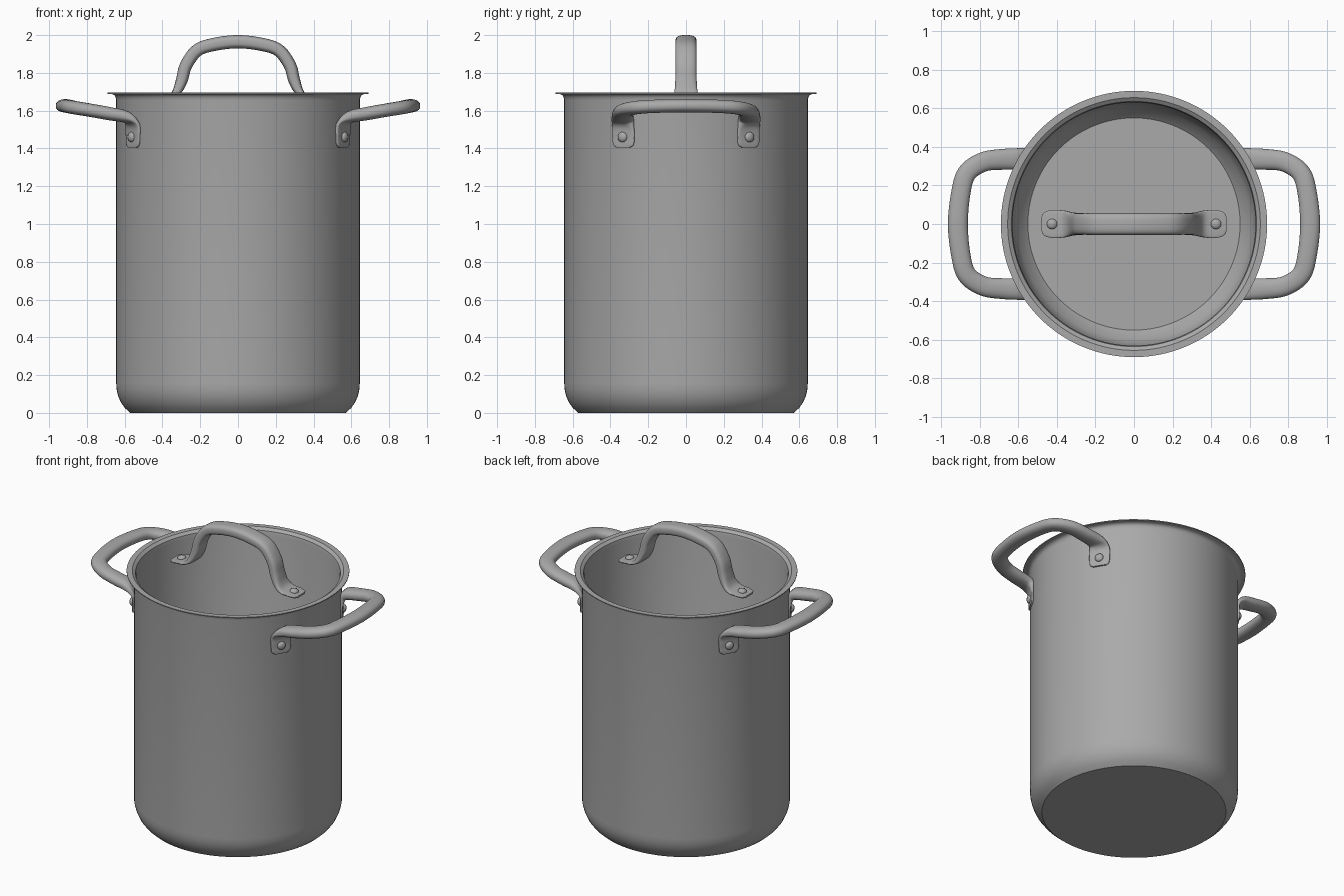
import bpy, bmesh, math
from mathutils import Vector, Matrix

if "Cube" in bpy.data.objects:
    bpy.data.objects.remove(bpy.data.objects["Cube"])

steel = bpy.data.materials.new("brushed_steel_grey")
steel.diffuse_color = (0.4, 0.4, 0.4, 1)
steel.use_nodes = True
steel.node_tree.nodes["Principled BSDF"].inputs["Base Color"].default_value = steel.diffuse_color


def finish(name, bm):
    bmesh.ops.remove_doubles(bm, verts=bm.verts, dist=1e-5)
    bmesh.ops.recalc_face_normals(bm, faces=bm.faces)
    me = bpy.data.meshes.new(name)
    bm.to_mesh(me)
    bm.free()
    me.materials.append(steel)
    ob = bpy.data.objects.new(name, me)
    bpy.context.collection.objects.link(ob)
    return ob


def smooth(ob, deg=35):
    bpy.ops.object.select_all(action='DESELECT')
    ob.select_set(True)
    bpy.context.view_layer.objects.active = ob
    bpy.ops.object.shade_smooth_by_angle(angle=math.radians(deg))


def lathe(name, profile, steps):
    """Spin an (r, z) profile round the z axis."""
    bm = bmesh.new()
    vs = [bm.verts.new((r, 0, z)) for r, z in profile]
    es = [bm.edges.new(p) for p in zip(vs, vs[1:])]
    bmesh.ops.spin(bm, geom=vs + es, cent=(0, 0, 0), axis=(0, 0, 1),
                   angle=2 * math.pi, steps=steps)
    return finish(name, bm)


def catmull(a, b, c, d, t):
    return [0.5 * (2 * q + (r - p) * t + (2 * p - 5 * q + 4 * r - s) * t * t
                   + (3 * q - p - 3 * r + s) * t ** 3)
            for p, q, r, s in zip(a, b, c, d)]


def strap(name, half, flip, sub=6, sides=28):
    """Loft rounded sections along half a path plus its mirror image.
    Key: x, y, z, side x, side y, width, thickness, squareness."""
    other = []
    for k in reversed(half[:-1]):
        m = list(k)
        m[flip] *= -1
        if flip == 1:
            m[4] *= -1
        other.append(m)
    keys = [list(k) for k in half] + other
    ext = [keys[0]] + keys + [keys[-1]]
    rows = [catmull(*ext[i:i + 4], j / sub)
            for i in range(len(keys) - 1) for j in range(sub)] + [keys[-1]]
    bm = bmesh.new()
    rings = []
    for i, r in enumerate(rows):
        before = Vector(rows[max(i - 1, 0)][:3])
        after = Vector(rows[min(i + 1, len(rows) - 1)][:3])
        tan = (after - before).normalized()
        side = Vector((r[3], r[4], 0))
        side = (side - tan * side.dot(tan)).normalized()
        up = tan.cross(side)
        ring = []
        for n in range(sides):
            a = 2 * math.pi * (n + 0.5) / sides
            c, s = math.cos(a), math.sin(a)
            u = math.copysign(abs(c) ** (2 / r[7]), c) * r[5] / 2
            v = math.copysign(abs(s) ** (2 / r[7]), s) * r[6] / 2
            ring.append(bm.verts.new(Vector(r[:3]) + side * u + up * v))
        rings.append(ring)
    for p, q in zip(rings, rings[1:]):
        for n in range(sides):
            m = (n + 1) % sides
            bm.faces.new((p[n], p[m], q[m], q[n]))
    bm.faces.new(rings[0])
    bm.faces.new(rings[-1])
    return finish(name, bm)


def rivet(name, loc, normal):
    prof = [(0.027, -0.01), (0.027, 0.006), (0.022, 0.013), (0.012, 0.018), (0, 0.019)]
    ob = lathe(name, prof, 24)
    rot = Vector(normal).to_track_quat('Z', 'Y').to_matrix().to_4x4()
    ob.data.transform(Matrix.Translation(loc) @ rot)
    smooth(ob, 40)


# Pot: outer wall, flared rim, inner wall
pot = lathe("pot_body", [
    (0, 0), (0.57, 0), (0.598, 0.025), (0.62, 0.055), (0.635, 0.09), (0.643, 0.125),
    (0.645, 0.16), (0.645, 1.655), (0.648, 1.672), (0.655, 1.683), (0.667, 1.688),
    (0.69, 1.689), (0.69, 1.695), (0.655, 1.695), (0.635, 1.68), (0.63, 1.655),
    (0.63, 0.16), (0.60, 0.07), (0.55, 0.02), (0, 0.02)], 128)
smooth(pot)

# Lid: flat rim, sunken groove, shallow dome
top = [(0.692, 1.705), (0.645, 1.705), (0.637, 1.702), (0.629, 1.694), (0.622, 1.68),
       (0.615, 1.66), (0.606, 1.646), (0.595, 1.64), (0.58, 1.638), (0.5, 1.645),
       (0.4, 1.654), (0.3, 1.661), (0.15, 1.669), (0, 1.672)]
under = [(max(r - 0.006, 0), z - 0.009) for r, z in top[1:]][::-1]
lid = lathe("lid", top + under + [(0.692, 1.696), top[0]], 128)

# Steam vent drilled through the groove wall at the front
bm = bmesh.new()
bmesh.ops.create_cone(bm, cap_ends=True, segments=20, radius1=0.017, radius2=0.017, depth=0.05)
cutter = finish("vent_cutter", bm)
cutter.data.transform(Matrix.Translation((0, -0.607, 1.648)) @ Matrix.Rotation(math.radians(-50), 4, 'X'))
cutter.hide_render = True
cut = lid.modifiers.new("vent", 'BOOLEAN')
cut.operation, cut.object, cut.solver = 'DIFFERENCE', cutter, 'EXACT'
bpy.context.view_layer.objects.active = lid
bpy.ops.object.modifier_apply(modifier=cut.name)
bpy.data.objects.remove(cutter)
smooth(lid)

# Lid handle: flat feet rising into an arch
smooth(strap("lid_handle", [
    (0.478, 0, 1.654, 0, 1, 0.085, 0.012, 4),
    (0.462, 0, 1.655, 0, 1, 0.125, 0.014, 4),
    (0.42, 0, 1.660, 0, 1, 0.145, 0.014, 4),
    (0.365, 0, 1.668, 0, 1, 0.14, 0.022, 4),
    (0.325, 0, 1.70, 0, 1, 0.122, 0.045, 3.5),
    (0.298, 0, 1.76, 0, 1, 0.114, 0.062, 3),
    (0.275, 0, 1.84, 0, 1, 0.112, 0.066, 3),
    (0.215, 0, 1.92, 0, 1, 0.112, 0.068, 3),
    (0.12, 0, 1.952, 0, 1, 0.112, 0.07, 3),
    (0, 0, 1.965, 0, 1, 0.112, 0.07, 3)], 0), 40)

# Side handles: riveted feet bending into outward loops
tx, ty = -0.515, 0.857
half_loop = [
    (0.556, 0.331, 1.405, tx, ty, 0.085, 0.016, 4),
    (0.556, 0.331, 1.422, tx, ty, 0.125, 0.018, 4),
    (0.556, 0.331, 1.47, tx, ty, 0.135, 0.018, 4),
    (0.559, 0.333, 1.525, tx, ty, 0.13, 0.03, 3.5),
    (0.592, 0.336, 1.566, -0.2, 1, 0.115, 0.062, 2.6),
    (0.68, 0.335, 1.584, 0, 1, 0.108, 0.07, 2.3),
    (0.78, 0.322, 1.602, 0.2, 1, 0.102, 0.07, 2.3),
    (0.865, 0.265, 1.616, 0.75, 0.65, 0.1, 0.07, 2.3),
    (0.897, 0.165, 1.623, 0.96, 0.25, 0.1, 0.07, 2.3),
    (0.913, 0, 1.626, 1, 0, 0.104, 0.07, 2.3)]
for label, sx in (("right", 1), ("left", -1)):
    keys = [(k[0] * sx, k[1], k[2], k[3] * sx) + k[4:] for k in half_loop]
    smooth(strap(label + "_handle", keys, 1), 40)
    # Rivets on the feet
    rivet(label + "_lid_rivet", (0.425 * sx, 0, 1.665), (0.08 * sx, 0, 1))
    for end, sy in (("back", 1), ("front", -1)):
        rivet(f"{label}_{end}_rivet", (0.562 * sx, 0.335 * sy, 1.46), (ty * sx, -tx * sy, 0))
